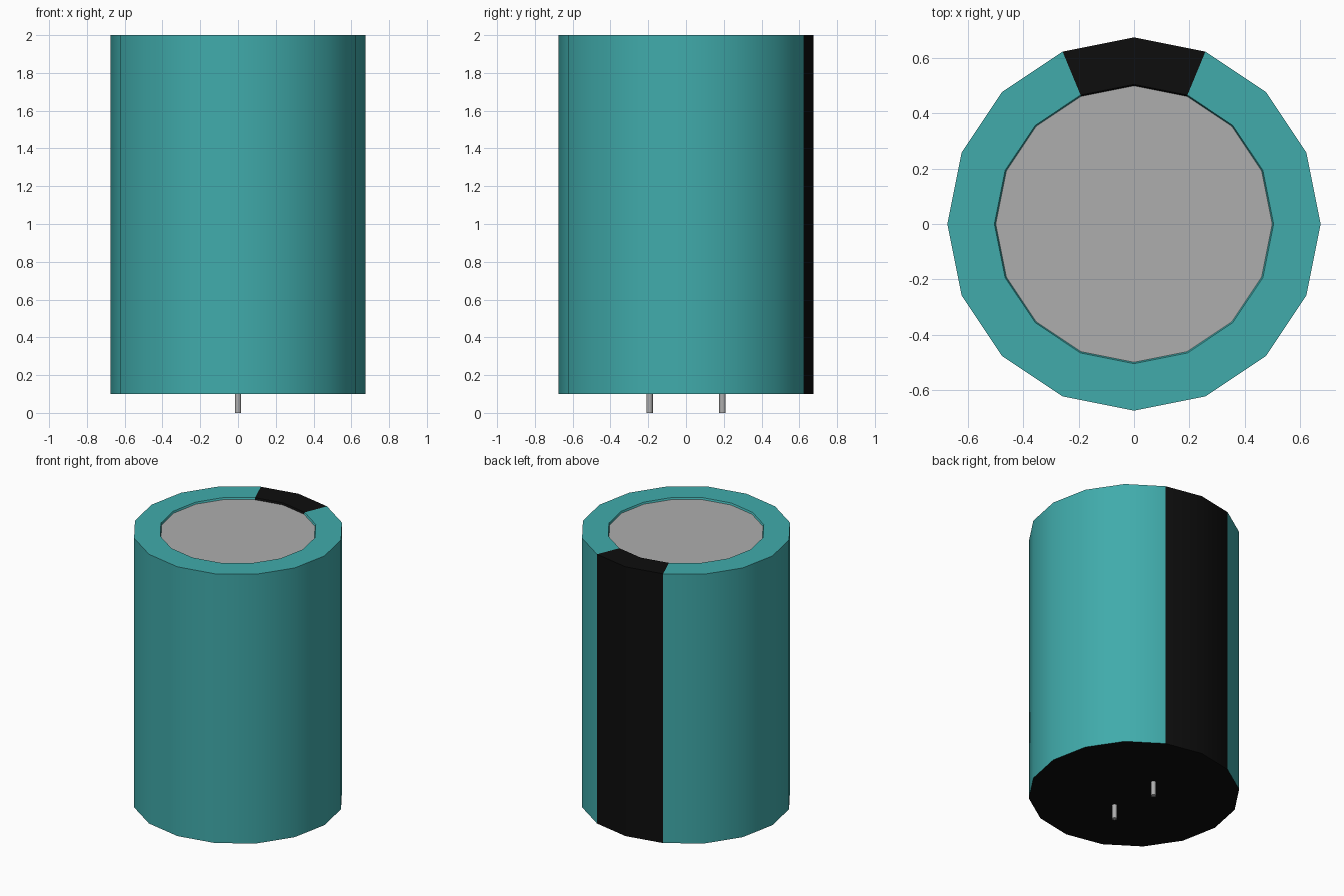
import bpy, bmesh, math

cube = bpy.data.objects.get("Cube")
if cube:
    bpy.data.objects.remove(cube, do_unlink=True)

SIDES = 16


def material(name, rgb, rough=0.6):
    m = bpy.data.materials.new(name)
    m.use_nodes = True
    m.diffuse_color = (*rgb, 1)
    bsdf = m.node_tree.nodes["Principled BSDF"]
    bsdf.inputs["Base Color"].default_value = (*rgb, 1)
    bsdf.inputs["Roughness"].default_value = rough
    return m


teal = material("teal sleeve", (0.052, 0.41, 0.41))
black = material("black", (0.004, 0.004, 0.004))
grey = material("grey metal", (0.42, 0.42, 0.42))


def smooth(obj):
    bpy.ops.object.select_all(action='DESELECT')
    obj.select_set(True)
    bpy.context.view_layer.objects.active = obj
    bpy.ops.object.shade_smooth_by_angle(angle=math.radians(30))


def lathe(name, profile, sides, mats, pick):
    """Revolve a (radius, z) profile about z, capping both ends."""
    bm = bmesh.new()
    rings = []
    for r, z in profile:
        rings.append([bm.verts.new((r * math.sin(2 * math.pi * i / sides),
                                    r * math.cos(2 * math.pi * i / sides), z))
                      for i in range(sides)])
    for a, b in zip(rings, rings[1:]):
        for i in range(sides):
            j = (i + 1) % sides
            bm.faces.new((a[j], a[i], b[i], b[j]))
    bm.faces.new(rings[0])
    bm.faces.new(rings[-1][::-1])
    bmesh.ops.recalc_face_normals(bm, faces=bm.faces)
    for f in bm.faces:
        f.material_index = pick(f)
    mesh = bpy.data.meshes.new(name)
    bm.to_mesh(mesh)
    bm.free()
    for m in mats:
        mesh.materials.append(m)
    obj = bpy.data.objects.new(name, mesh)
    bpy.context.collection.objects.link(obj)
    smooth(obj)
    return obj


def body_colour(f):
    c = f.calc_center_median()
    if len(f.verts) > 4:                      # end caps: metal top, black base
        return 2 if c.z > 1 else 1
    # black stripe covers the two rear facets and the rim above them
    return 1 if abs(math.atan2(c.x, c.y)) < 2 * math.pi / SIDES else 0


# Sleeved can with a rolled rim and a slightly sunken metal top
lathe("can_body",
      [(0.675, 0.1), (0.675, 2.0), (0.505, 2.0), (0.50, 1.988)],
      SIDES, [teal, black, grey], body_colour)

# Two lead pins under the base
for name, y in (("front_pin", -0.193), ("back_pin", 0.193)):
    pin = lathe(name, [(0.017, 0.0), (0.017, 0.1)], 16, [grey], lambda f: 0)
    pin.location.y = y
